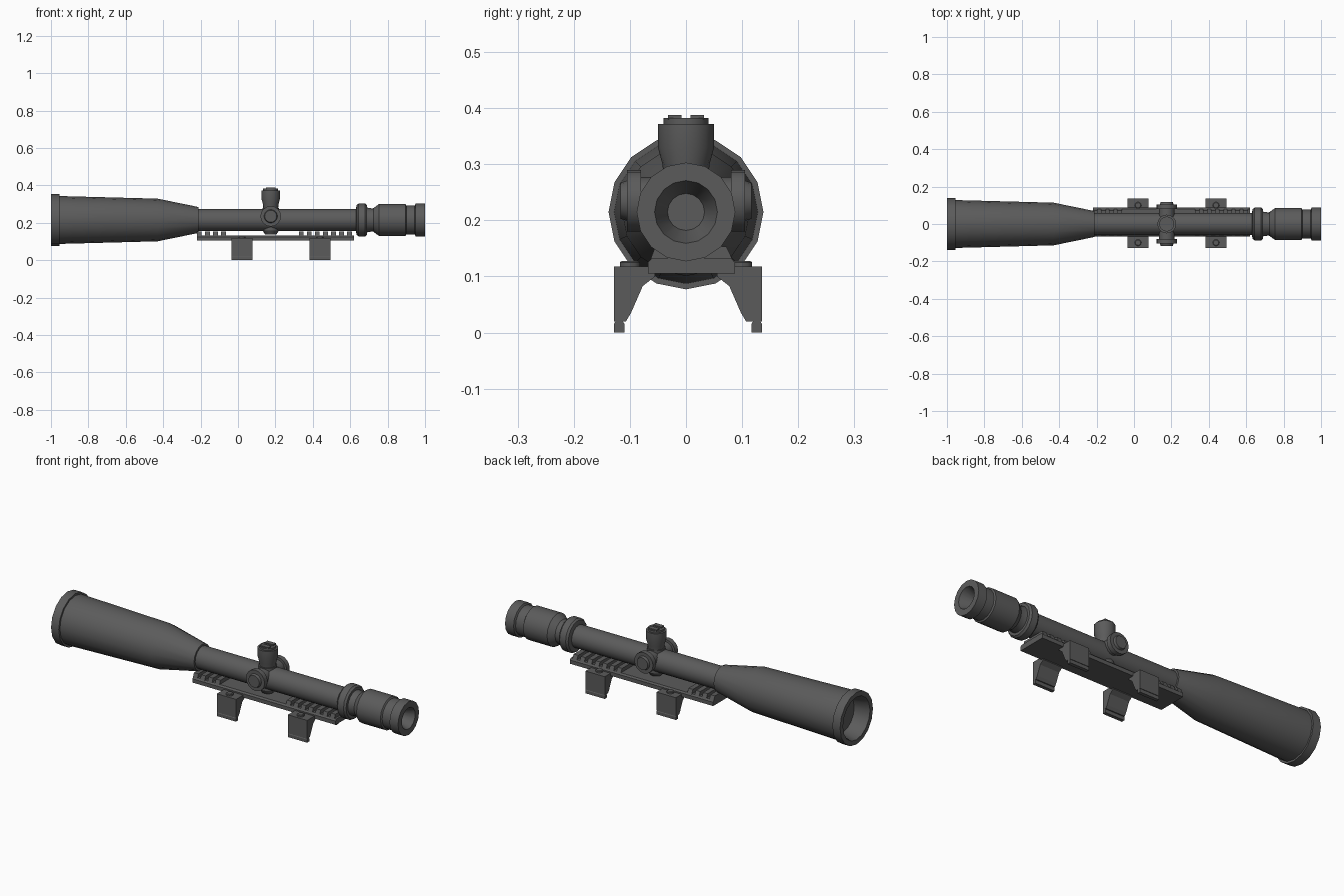
import bpy, bmesh, math
from mathutils import Matrix, Vector

if "Cube" in bpy.data.objects:
    bpy.data.objects.remove(bpy.data.objects["Cube"])

grey = bpy.data.materials.new("dark_grey")
grey.use_nodes = True
colour = (0.105, 0.105, 0.105, 1)
grey.diffuse_color = colour
grey.node_tree.nodes["Principled BSDF"].inputs["Base Color"].default_value = colour

AXIS_Z = 0.215
TURRET_X = 0.175


def finish(name, bm, smooth=False):
    bmesh.ops.recalc_face_normals(bm, faces=bm.faces)
    mesh = bpy.data.meshes.new(name)
    bm.to_mesh(mesh)
    bm.free()
    mesh.materials.append(grey)
    obj = bpy.data.objects.new(name, mesh)
    bpy.context.collection.objects.link(obj)
    if smooth:
        bpy.ops.object.select_all(action='DESELECT')
        obj.select_set(True)
        bpy.context.view_layer.objects.active = obj
        bpy.ops.object.shade_smooth_by_angle(angle=math.radians(30))
    return obj


def lathe(name, profile, origin, direction, sides=16):
    """Spin (distance, radius) pairs around a direction, capping both ends."""
    bm = bmesh.new()
    turn = Vector(direction).to_track_quat('Z', 'Y').to_matrix().to_4x4()
    place = Matrix.Translation(origin) @ turn
    rings = []
    for d, r in profile:
        angles = [2 * math.pi * i / sides for i in range(sides)]
        rings.append([bm.verts.new(place @ Vector((r * math.cos(a), r * math.sin(a), d)))
                      for a in angles])
    for a, b in zip(rings, rings[1:]):
        for i in range(sides):
            j = (i + 1) % sides
            bm.faces.new((a[i], a[j], b[j], b[i]))
    bm.faces.new(rings[0])
    bm.faces.new(rings[-1])
    return finish(name, bm, True)


def extrude_x(name, outline, x0, x1):
    """Extrude a (y, z) outline along x."""
    bm = bmesh.new()
    face = bm.faces.new([bm.verts.new((x0, y, z)) for y, z in outline])
    moved = bmesh.ops.extrude_face_region(bm, geom=[face])["geom"]
    bmesh.ops.translate(bm, vec=(x1 - x0, 0, 0),
                        verts=[v for v in moved if isinstance(v, bmesh.types.BMVert)])
    return finish(name, bm)


# Optical body, with recessed lenses at both ends
centre = (0, 0, AXIS_Z)
lathe("objective_bell", [(-0.92, 0.095), (-0.99, 0.108), (-1, 0.113), (-1, 0.138),
                         (-0.955, 0.138), (-0.955, 0.128), (-0.43, 0.114),
                         (-0.21, 0.069), (-0.21, 0.055)], centre, (1, 0, 0))
lathe("main_tube", [(-0.22, 0.059), (0.66, 0.059)], centre, (1, 0, 0))
lathe("zoom_ring", [(0.63, 0.06), (0.635, 0.08), (0.645, 0.088), (0.68, 0.088),
                    (0.69, 0.08), (0.69, 0.066), (0.715, 0.062), (0.75, 0.066)],
      centre, (1, 0, 0))
lathe("eyepiece", [(0.72, 0.06), (0.74, 0.075), (0.755, 0.086), (0.895, 0.086),
                   (0.9, 0.078), (0.945, 0.078), (0.95, 0.088), (1, 0.088),
                   (1, 0.056), (0.94, 0.033)], centre, (1, 0, 0))

# Turret saddle and adjustment knobs
lathe("turret_saddle", [(0.138, 0.03), (0.16, 0.045), (0.28, 0.045)],
      (TURRET_X, 0, 0), (0, 0, 1))
lathe("top_knob", [(0.26, 0.038), (0.3, 0.042), (0.33, 0.05), (0.372, 0.05),
                   (0.372, 0.04), (0.382, 0.04)], (TURRET_X, 0, 0), (0, 0, 1))
for name, side in (("top_grip_front", -1), ("top_grip_back", 1)):
    bm = bmesh.new()
    bmesh.ops.create_cube(bm, size=1, matrix=Matrix.Translation(
        (TURRET_X, side * 0.02, 0.384)) @ Matrix.Diagonal((0.05, 0.024, 0.008, 1)))
    finish(name, bm)
for name, side in (("right_knob", -1), ("left_knob", 1)):
    lathe(name, [(0.03, 0.042), (0.08, 0.042), (0.08, 0.055), (0.105, 0.055),
                 (0.105, 0.036), (0.117, 0.032)],
          (TURRET_X, 0, 0.235), (0, side, 0))

# Mounting rail and its cross teeth
extrude_x("rail_base", [(-0.068, 0.105), (0.087, 0.105), (0.087, 0.125),
                        (0.08, 0.133), (-0.06, 0.133), (-0.068, 0.125)], -0.22, 0.62)
tooth = [(-0.064, 0.128), (0.084, 0.128), (0.072, 0.153), (-0.055, 0.153)]
for start, count in ((-0.22, 4), (0.325, 7)):
    for i in range(count):
        x = start + i * 0.043
        extrude_x("rail_tooth", tooth, x, x + 0.026)

# Clamp legs, feet and screws on both sides of the rail
for x0 in (-0.035, 0.382):
    x1 = x0 + 0.113
    for label, side, outer in (("right", -1, 0.128), ("left", 1, 0.135)):
        leg = [(outer, 0.118), (outer, 0.02), (0.107, 0.02), (0.098, 0.035),
               (0.077, 0.083), (0.055, 0.1), (0.055, 0.118)]
        foot = [(outer, 0), (outer, 0.016), (outer - 0.004, 0.022),
                (outer - 0.014, 0.022), (outer - 0.018, 0.016), (outer - 0.018, 0)]
        for part, outline in (("leg", leg), ("foot", foot)):
            extrude_x(f"{label}_clamp_{part}", [(side * y, z) for y, z in outline], x0, x1)
        lathe(f"{label}_clamp_screw", [(0.11, 0.018), (0.125, 0.018), (0.128, 0.014)],
              ((x0 + x1) / 2, side * 0.1, 0), (0, 0, 1), 12)
